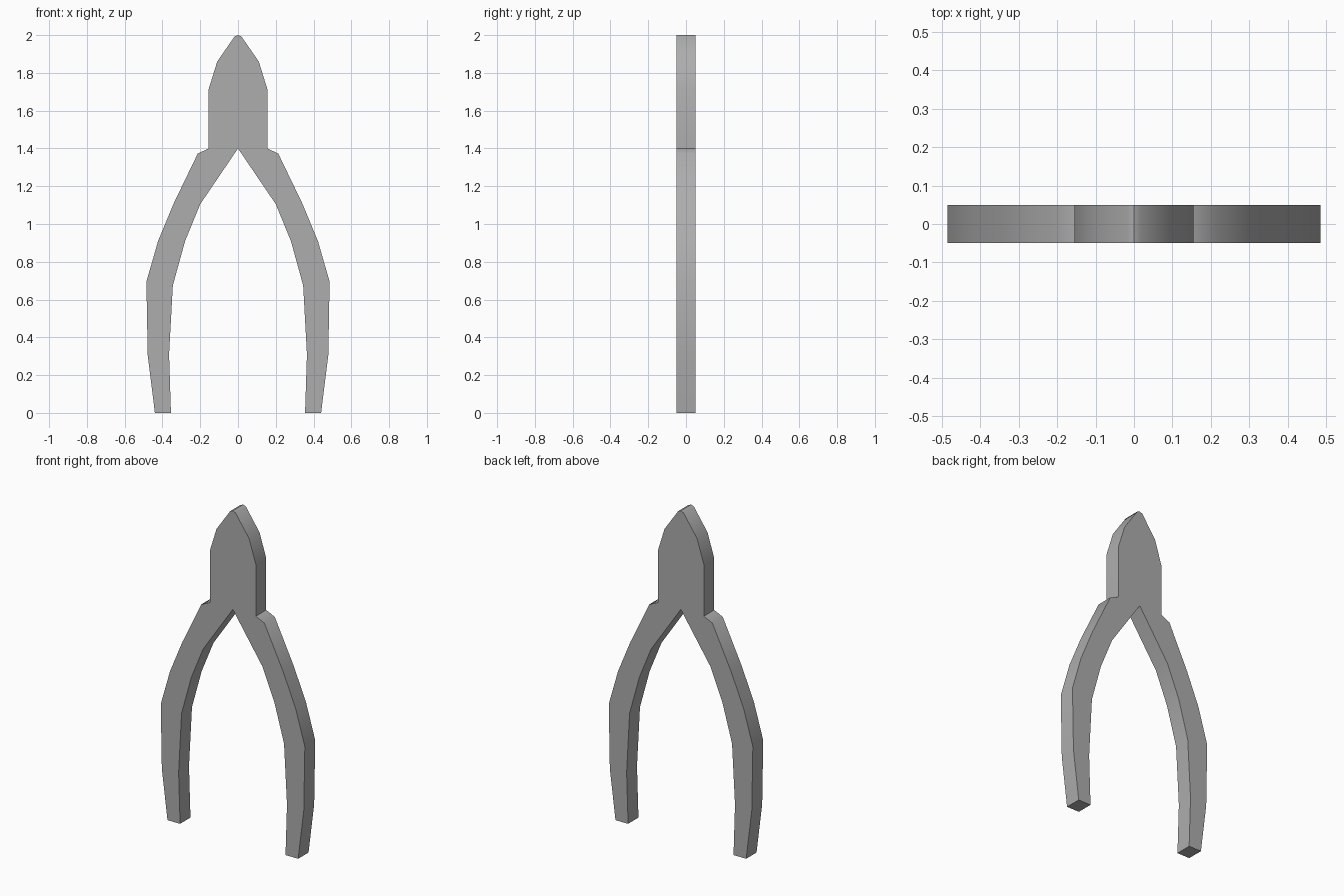
import bpy
import bmesh
from math import radians

cube = bpy.data.objects.get("Cube")
if cube:
    bpy.data.objects.remove(cube, do_unlink=True)

THICKNESS = 0.1

# Single grey metal
metal = bpy.data.materials.new("grey metal")
metal.use_nodes = True
grey = (0.42, 0.42, 0.42, 1)
metal.diffuse_color = grey
metal.node_tree.nodes["Principled BSDF"].inputs["Base Color"].default_value = grey

# Half outline (x, z): jaw tip, shoulder, outside of handle, inside of handle, crotch
jaw = [(0, 2), (0.018, 1.993), (0.11, 1.86), (0.155, 1.715), (0.155, 1.4)]
handle_outside = [(0.213, 1.373), (0.34, 1.11), (0.423, 0.91),
                  (0.485, 0.695), (0.478, 0.305), (0.44, 0)]
handle_inside = [(0.355, 0), (0.365, 0.31), (0.345, 0.675),
                 (0.28, 0.91), (0.2, 1.105), (0, 1.4)]
half = jaw + handle_outside + handle_inside
outline = half + [(-x, z) for x, z in reversed(half[1:-1])]

# Pliers body: full outline extruded through its thickness
bm = bmesh.new()
face = bm.faces.new([bm.verts.new((x, -THICKNESS / 2, z)) for x, z in outline])
extruded = bmesh.ops.extrude_face_region(bm, geom=[face], use_keep_orig=True)
back = [v for v in extruded["geom"] if isinstance(v, bmesh.types.BMVert)]
bmesh.ops.translate(bm, verts=back, vec=(0, THICKNESS, 0))
bmesh.ops.recalc_face_normals(bm, faces=bm.faces)
mesh = bpy.data.meshes.new("pliers_body")
bm.to_mesh(mesh)
bm.free()
mesh.materials.append(metal)

body = bpy.data.objects.new("pliers_body", mesh)
bpy.context.collection.objects.link(body)

# Smooth the curved sides, keep the rim and corners sharp
bpy.ops.object.select_all(action="DESELECT")
body.select_set(True)
bpy.context.view_layer.objects.active = body
bpy.ops.object.shade_smooth_by_angle(angle=radians(40))
